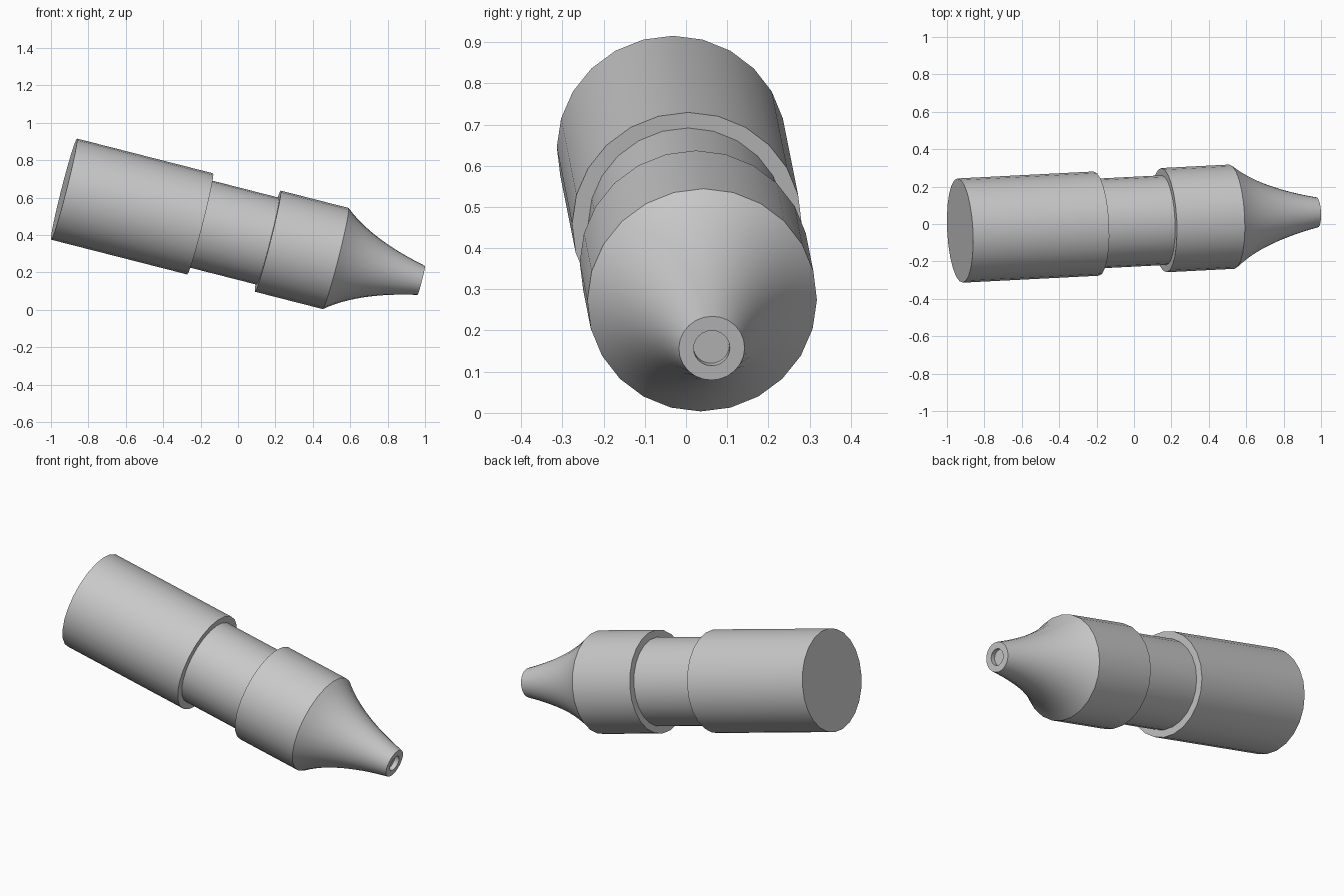
import bpy
import bmesh
from math import cos, sin, pi, radians
from mathutils import Vector

default = bpy.data.objects.get("Cube")
if default:
    bpy.data.objects.remove(default, do_unlink=True)

SIDES = 24
BACK = Vector((-0.93, -0.035, 0.645))
TIP = Vector((0.98, 0.0625, 0.157))
LENGTH = (TIP - BACK).length
TILT = (TIP - BACK).to_track_quat('Z', 'Y')

grey = bpy.data.materials.new("light grey")
grey.use_nodes = True
colour = (0.58, 0.58, 0.58, 1)
grey.diffuse_color = colour
grey.node_tree.nodes["Principled BSDF"].inputs["Base Color"].default_value = colour


def turned_part(name, profile, cap_start=False, cap_end=False):
    """Turn a profile of (distance along axis, radius) points round the axis."""
    bm = bmesh.new()
    rings = [[bm.verts.new((r * cos(2 * pi * i / SIDES), r * sin(2 * pi * i / SIDES), t))
              for i in range(SIDES)] for t, r in profile]
    for a, b in zip(rings, rings[1:]):
        for i in range(SIDES):
            j = (i + 1) % SIDES
            bm.faces.new((a[i], a[j], b[j], b[i]))
    if cap_start:
        bm.faces.new(rings[0][::-1])
    if cap_end:
        bm.faces.new(rings[-1])
    mesh = bpy.data.meshes.new(name)
    bm.to_mesh(mesh)
    bm.free()
    mesh.materials.append(grey)
    obj = bpy.data.objects.new(name, mesh)
    obj.location = BACK
    obj.rotation_mode = 'QUATERNION'
    obj.rotation_quaternion = TILT
    bpy.context.collection.objects.link(obj)
    bpy.ops.object.select_all(action='DESELECT')
    obj.select_set(True)
    bpy.context.view_layer.objects.active = obj
    bpy.ops.object.shade_smooth_by_angle(angle=radians(30))
    return obj


WIDE, NARROW, TIP_R, BORE_R = 0.279, 0.24, 0.08, 0.044
BARREL_END, COLLAR_START, COLLAR_END = 0.752, 1.126, 1.501

# Long rear barrel, narrow neck and front collar
turned_part("rear_barrel", [(0, WIDE), (BARREL_END, WIDE), (BARREL_END, NARROW)], cap_start=True)
turned_part("neck", [(BARREL_END, NARROW), (COLLAR_START, NARROW)])
turned_part("collar", [(COLLAR_START, NARROW), (COLLAR_START, WIDE), (COLLAR_END, WIDE)])

# Concave nozzle with a shallow bore in its tip
start, bend, end = (Vector(p) for p in ((COLLAR_END, WIDE), (1.663, 0.146), (LENGTH, TIP_R)))
STEPS = 12
flare = [tuple(start * (1 - s) ** 2 + bend * 2 * s * (1 - s) + end * s ** 2)
         for s in (i / STEPS for i in range(STEPS + 1))]
bore = [(LENGTH, BORE_R), (LENGTH - 0.025, BORE_R)]
turned_part("nozzle", flare + bore, cap_end=True)
